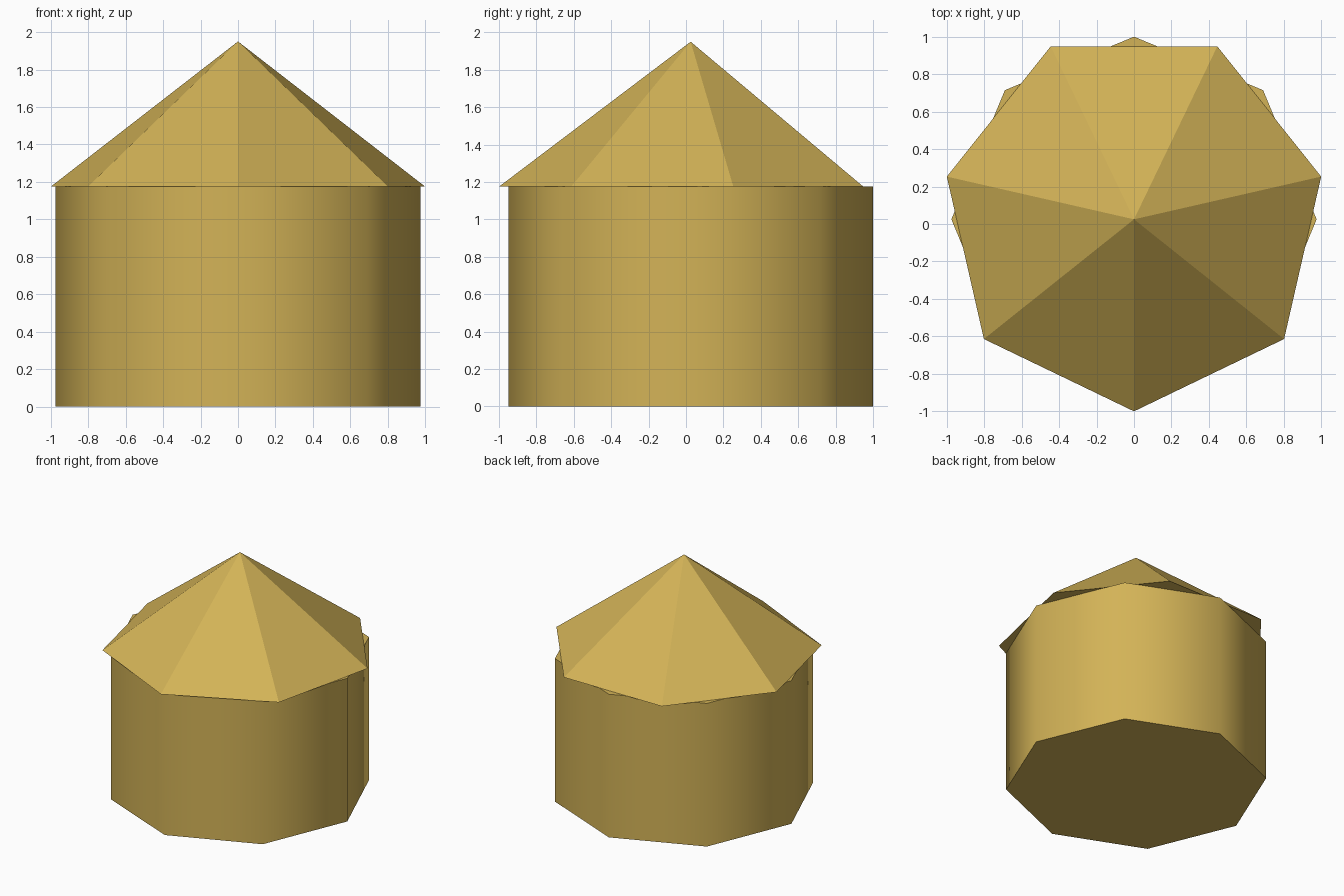
import bpy
import bmesh
from math import cos, sin, pi, radians

CENTRE_Y = 0.025
WALL_RADIUS, WALL_SIDES, WALL_HEIGHT = 0.975, 8, 1.175
ROOF_RADIUS, ROOF_SIDES, ROOF_TOP = 1.025, 7, 1.95

default_cube = bpy.data.objects.get("Cube")
if default_cube:
    bpy.data.objects.remove(default_cube, do_unlink=True)

# One straw-gold colour for everything
gold = bpy.data.materials.new("straw_gold")
gold.use_nodes = True
colour = (0.65, 0.45, 0.095, 1)
gold.diffuse_color = colour
gold.node_tree.nodes["Principled BSDF"].inputs["Base Color"].default_value = colour


def ring(bm, radius, sides, start, z):
    """Regular polygon of vertices around the building's axis."""
    angles = [start + 2 * pi * i / sides for i in range(sides)]
    return [bm.verts.new((radius * cos(a), CENTRE_Y + radius * sin(a), z)) for a in angles]


def finish(name, bm):
    mesh = bpy.data.meshes.new(name)
    bm.to_mesh(mesh)
    bm.free()
    mesh.materials.append(gold)
    obj = bpy.data.objects.new(name, mesh)
    bpy.context.collection.objects.link(obj)
    return obj


# Walls: closed eight-sided drum with softly shaded sides
bm = bmesh.new()
low = ring(bm, WALL_RADIUS, WALL_SIDES, pi / 2, 0)
high = ring(bm, WALL_RADIUS, WALL_SIDES, pi / 2, WALL_HEIGHT)
for i in range(WALL_SIDES):
    j = (i + 1) % WALL_SIDES
    bm.faces.new((low[i], low[j], high[j], high[i]))
bm.faces.new(low[::-1])
bm.faces.new(high)
walls = finish("walls", bm)
bpy.ops.object.select_all(action="DESELECT")
walls.select_set(True)
bpy.context.view_layer.objects.active = walls
bpy.ops.object.shade_smooth_by_angle(angle=radians(60))

# Roof: seven slopes, soft at the eaves and creased at the peak
bm = bmesh.new()
eaves = ring(bm, ROOF_RADIUS, ROOF_SIDES, -pi / 2, WALL_HEIGHT)
for i in range(ROOF_SIDES):
    peak = bm.verts.new((0, CENTRE_Y, ROOF_TOP))
    slope = bm.faces.new((eaves[i], eaves[(i + 1) % ROOF_SIDES], peak))
    slope.smooth = True
# Flat underside, kept separate so the eaves stay crisp
underside = ring(bm, ROOF_RADIUS, ROOF_SIDES, -pi / 2, WALL_HEIGHT)
bm.faces.new(underside[::-1])
finish("roof", bm)
